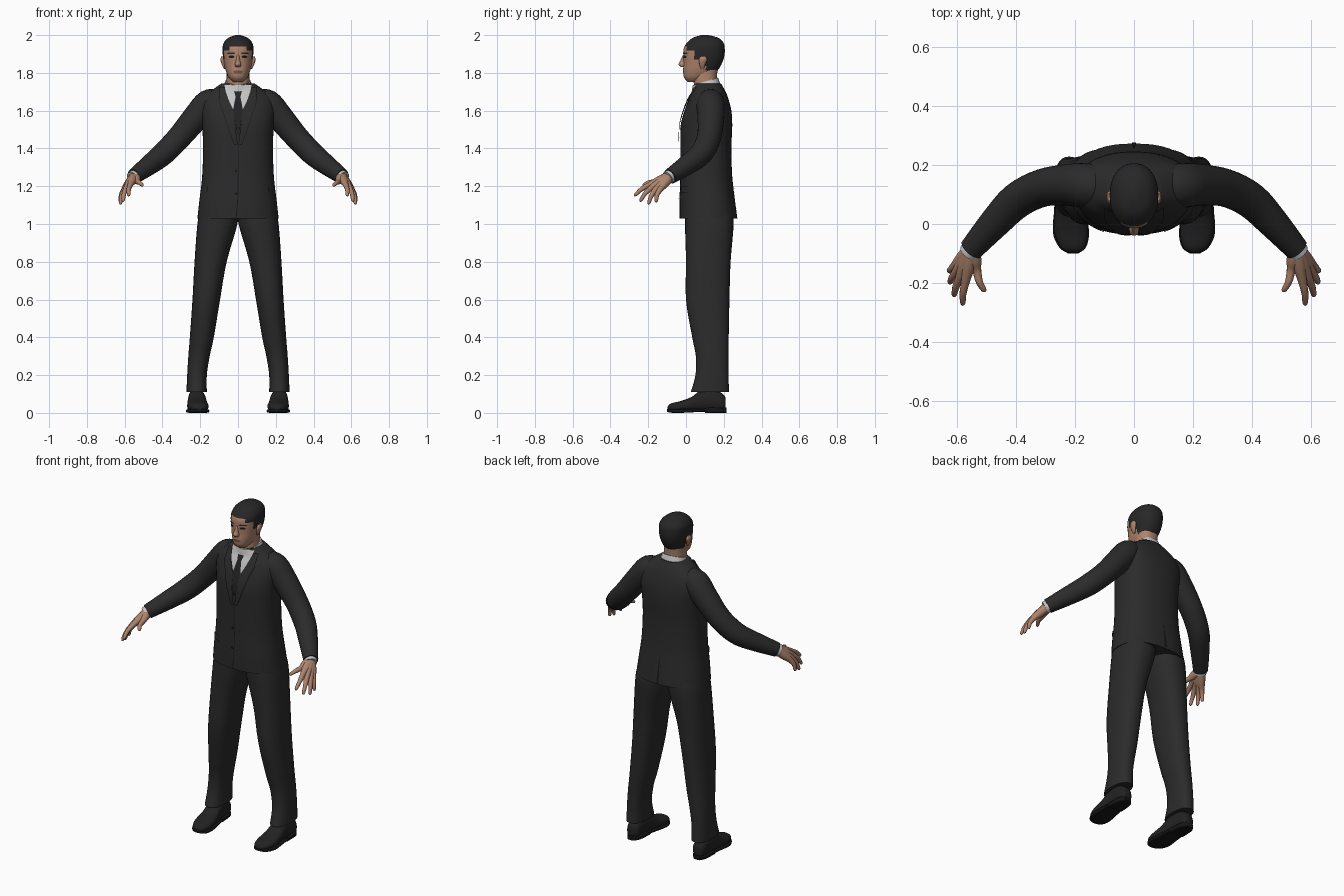
import bpy, bmesh, math
from mathutils import Vector
from mathutils.bvhtree import BVHTree

cube = bpy.data.objects.get("Cube")
if cube:
    bpy.data.objects.remove(cube, do_unlink=True)


def material(name, red, green, blue):
    mat = bpy.data.materials.new(name)
    mat.use_nodes = True
    colour = (red, green, blue, 1)
    mat.diffuse_color = colour
    shader = next(n for n in mat.node_tree.nodes if n.type == 'BSDF_PRINCIPLED')
    shader.inputs["Base Color"].default_value = colour
    shader.inputs["Roughness"].default_value = 0.8
    return mat


SUIT = material("charcoal suit", .024, .024, .024)
SEAM = material("dark seam", .008, .008, .008)
LEATHER = material("black leather", .016, .016, .017)
HAIR = material("dark hair", .02, .02, .021)
SKIN = material("skin", .42, .23, .15)
LIP = material("lip", .2, .085, .06)
SHIRT = material("pale shirt", .55, .55, .56)


def finish(name, bm, mat, mirror=False, outward=True):
    """Turn a bmesh into a smooth shaded object, optionally mirrored in x."""
    if outward:
        bmesh.ops.recalc_face_normals(bm, faces=bm.faces)
    mesh = bpy.data.meshes.new(name)
    bm.to_mesh(mesh)
    bm.free()
    for poly in mesh.polygons:
        poly.use_smooth = True
    mesh.set_sharp_from_angle(angle=math.radians(50))
    mesh.materials.append(mat)
    obj = bpy.data.objects.new(name, mesh)
    bpy.context.collection.objects.link(obj)
    if mirror:
        obj.modifiers.new("Mirror", 'MIRROR').use_mirror_merge = False
    return obj


def refine(rows, steps):
    """Catmull-Rom interpolation between rows of equal length."""
    result = []
    last = len(rows) - 1
    for i in range(last):
        p, a, b, q = rows[max(i - 1, 0)], rows[i], rows[i + 1], rows[min(i + 2, last)]
        for s in range(steps):
            t = s / steps
            result.append([
                v + t * (w - u) / 2
                + t * t * (u - 2.5 * v + 2 * w - x / 2)
                + t ** 3 * (3 * (v - w) + x - u) / 2
                for u, v, w, x in zip(p, a, b, q)])
    return result + [list(rows[-1])]


def skin_rings(rings):
    bm = bmesh.new()
    loops = [[bm.verts.new(co) for co in ring] for ring in rings]
    for low, high in zip(loops, loops[1:]):
        for i in range(len(low)):
            j = (i + 1) % len(low)
            bm.faces.new((low[i], low[j], high[j], high[i]))
    bm.faces.new(loops[0])
    bm.faces.new(loops[-1])
    return bm


def loft(name, rows, mat, mirror=False, along='z', power=2.3, sides=32, steps=4, slope=0):
    """Rows are (position, x min, x max, other min, other max)."""
    rings = []
    for at, x_min, x_max, low, high in refine(rows, steps):
        ring = []
        for k in range(sides):
            angle = math.tau * k / sides
            c, s = math.cos(angle), math.sin(angle)
            dx = math.copysign(abs(c) ** (2 / power), c) * (x_max - x_min) / 2
            do = math.copysign(abs(s) ** (2 / power), s) * (high - low) / 2
            x, other = (x_min + x_max) / 2 + dx, (low + high) / 2 + do
            ring.append((x, other, at + slope * do) if along == 'z' else (x, at, other))
        rings.append(ring)
    return finish(name, skin_rings(rings), mat, mirror)


def centred(rows):
    return [(z, -half, half, front, back) for z, half, front, back in rows]


def tube(name, points, mat, sides=16, steps=4, mirror=True):
    """Points are (x, y, z, radius); rings stand square to the path."""
    path = refine(points, steps)
    rings = []
    for i, row in enumerate(path):
        ahead, behind = path[min(i + 1, len(path) - 1)], path[max(i - 1, 0)]
        tangent = (Vector(ahead[:3]) - Vector(behind[:3])).normalized()
        across = tangent.cross(Vector((0, 1, 0.3))).normalized()
        over = across.cross(tangent)
        rings.append([
            Vector(row[:3]) + row[3] * (across * math.cos(a) + over * math.sin(a))
            for a in (math.tau * k / sides for k in range(sides))])
    return finish(name, skin_rings(rings), mat, mirror)


def patch(name, rows, mat, target, lift=.004, side=-1, mirror=False, columns=8):
    """Lay a thin sheet on the target; rows are (z, x min, x max)."""
    mesh = target.data
    tree = BVHTree.FromPolygons([v.co for v in mesh.vertices],
                                [p.vertices[:] for p in mesh.polygons])
    bm = bmesh.new()
    grid = []
    for i in range(len(rows) * 6 - 5):
        k = min(i // 6, len(rows) - 2)
        z, x_min, x_max = Vector(rows[k]).lerp(Vector(rows[k + 1]), i / 6 - k)
        line = []
        for c in range(columns + 1):
            x = x_min + (x_max - x_min) * c / columns
            hit, normal, _, _ = tree.ray_cast(Vector((x, side * 2, z)), Vector((0, -side, 0)))
            if hit is None:
                hit, normal, _, _ = tree.find_nearest(Vector((x, 0, z)))
            line.append(bm.verts.new(hit + normal * lift))
        grid.append(line)
    for a, b in zip(grid, grid[1:]):
        for c in range(columns):
            bm.faces.new((a[c], b[c], b[c + 1], a[c + 1]))
    bm.normal_update()
    bmesh.ops.reverse_faces(bm, faces=[f for f in bm.faces if f.normal.y * side < 0])
    return finish(name, bm, mat, mirror, outward=False)


# Jacket body, with lapels, front edge, buttons, pockets and back vent
jacket = loft("jacket", centred([
    (1.03, .215, -.035, .272), (1.12, .205, -.035, .26), (1.25, .19, -.03, .245),
    (1.4, .185, -.03, .24), (1.52, .19, -.028, .245), (1.6, .2, -.008, .24),
    (1.66, .19, .015, .225), (1.7, .15, .035, .21), (1.745, .085, .045, .185)]),
    SUIT, power=2.4, sides=48)
patch("shirt_front", [(1.735, -.07, .07), (1.68, -.062, .062), (1.62, -.032, .032),
                      (1.5, -.004, .004)], SHIRT, jacket, columns=12)
patch("tie", [(1.7, -.02, .02), (1.67, -.013, .013), (1.6, -.026, .026),
              (1.48, -.006, .006)], LEATHER, jacket, lift=.008)
patch("lapel", [(1.72, .07, .095), (1.66, .052, .1), (1.6, .024, .08),
                (1.42, .002, .02)], SUIT, jacket, lift=.009, mirror=True)
patch("lapel_edge", [(1.66, .1, .103), (1.6, .08, .083), (1.42, .02, .022)],
      SEAM, jacket, mirror=True, columns=2)
patch("front_edge", [(1.42, .0, .003), (1.15, -.002, .002), (1.035, -.012, -.006)],
      SEAM, jacket, columns=2)
for label, z in (("upper", 1.28), ("lower", 1.16)):
    patch(label + "_button", [(z + .008, -.012, -.008), (z, -.018, -.002),
                              (z - .008, -.012, -.008)], SEAM, jacket, lift=.007)
patch("pocket_flap", [(1.2, .1, .16), (1.165, .1, .162)], SUIT, jacket, lift=.006, mirror=True)
patch("back_vent", [(1.19, -.002, .002), (1.035, -.007, .007)], SEAM, jacket, side=1, columns=2)

# Sleeves and shirt cuffs
tube("sleeve", [(.1, .13, 1.65, .06), (.155, .13, 1.637, .075), (.22, .132, 1.567, .071),
                (.31, .122, 1.46, .064), (.395, .08, 1.372, .061), (.47, .005, 1.312, .053),
                (.55, -.085, 1.252, .041)], SUIT, sides=24)
tube("shirt_cuff", [(.54, -.075, 1.26, .035), (.558, -.097, 1.244, .036)], SHIRT)

# Hands: every finger runs from the wrist so that they join into a palm
FINGERS = {
    "index": ((.568, -.185, 1.212), (.58, -.275, 1.15)),
    "middle": ((.588, -.178, 1.196), (.61, -.245, 1.12)),
    "ring": ((.6, -.16, 1.183), (.624, -.2, 1.105)),
    "little": ((.604, -.14, 1.18), (.626, -.16, 1.115)),
    "thumb": ((.532, -.155, 1.225), (.505, -.23, 1.205)),
}
for finger, (knuckle, tip) in FINGERS.items():
    wrist, knuckle, tip = Vector((.548, -.085, 1.252)), Vector(knuckle), Vector(tip)
    palm = wrist.lerp(knuckle, .55)
    middle = knuckle.lerp(tip, .5) + Vector((.004, -.004, .004))
    tube(finger + "_finger", [(*wrist, .028), (*palm, .024), (*knuckle, .016), (*middle, .012),
                              (*knuckle.lerp(tip, .9), .009), (*tip, .003)], SKIN, sides=12)

# Trousers
loft("trouser_leg", [
    (1.08, .0, .2, .0, .24), (1.0, .003, .215, -.005, .252), (.8, .06, .23, .0, .236),
    (.6, .095, .241, .0, .23), (.4, .128, .255, .033, .226), (.3, .15, .263, .052, .225),
    (.2, .165, .269, .05, .225), (.11, .165, .273, .025, .228)], SUIT, mirror=True)

# Shoes with soles and heels
loft("shoe", [
    (-.098, .19, .222, .014, .032), (-.08, .167, .248, .008, .05), (-.03, .156, .268, .006, .062),
    (.03, .162, .268, .006, .085), (.08, .17, .265, .006, .12), (.15, .178, .263, .006, .125),
    (.195, .184, .258, .006, .1), (.21, .2, .244, .01, .08)],
    LEATHER, mirror=True, along='y')
loft("sole", [
    (-.1, .19, .222, .006, .02), (-.08, .163, .252, .001, .02), (-.03, .152, .274, .0, .02),
    (.05, .163, .27, .004, .022), (.1, .17, .268, .008, .022)],
    SEAM, mirror=True, along='y', power=5)
loft("heel", [(.1, .17, .268, .0, .028), (.18, .178, .264, .0, .028), (.214, .2, .244, .0, .028)],
     SEAM, mirror=True, along='y', power=5)

# Neck and shirt collar
loft("neck", centred([(1.66, .066, .05, .17), (1.76, .06, .04, .163), (1.84, .06, .04, .17)]), SKIN)
loft("shirt_collar", centred([(1.69, .088, .03, .188), (1.73, .076, .032, .178),
                              (1.755, .067, .036, .17)]), SHIRT, slope=.3)

# Head, with hair picked out by height and depth
head = loft("head", centred([
    (1.752, .026, .01, .08), (1.775, .048, -.01, .12), (1.81, .064, -.015, .165),
    (1.85, .074, -.013, .19), (1.89, .08, -.014, .203), (1.93, .082, -.012, .205),
    (1.96, .075, .006, .198), (1.985, .052, .035, .172), (2.0, .014, .08, .12)]),
    SKIN, sides=56, steps=6, power=2.2)
head.data.materials.append(HAIR)
for poly in head.data.polygons:
    _, y, z = poly.center
    on_crown = z > 1.94 or (y > .005 and z > 1.915)
    on_side = y > .045 and z > 1.87
    on_nape = y > .105 and z > 1.79
    poly.material_index = int(on_crown or on_side or on_nape)

# Face features
loft("nose", centred([(1.895, .007, -.016, .01), (1.865, .011, -.03, .01),
                      (1.845, .017, -.04, .01), (1.832, .014, -.028, .01)]), SKIN, sides=12)
patch("eye", [(1.891, .024, .042), (1.885, .017, .05), (1.879, .025, .043)],
      SEAM, head, lift=.002, mirror=True)
patch("eyebrow", [(1.908, .02, .05), (1.9, .014, .057)], HAIR, head, lift=.003, mirror=True)
patch("mouth", [(1.812, -.014, .014), (1.806, -.027, .027), (1.798, -.015, .015)],
      LIP, head, lift=.002)
loft("ear", [(1.82, .066, .074, .08, .095), (1.84, .068, .084, .072, .1),
             (1.87, .07, .093, .068, .112), (1.888, .076, .088, .078, .104)],
     SKIN, mirror=True, sides=12)
